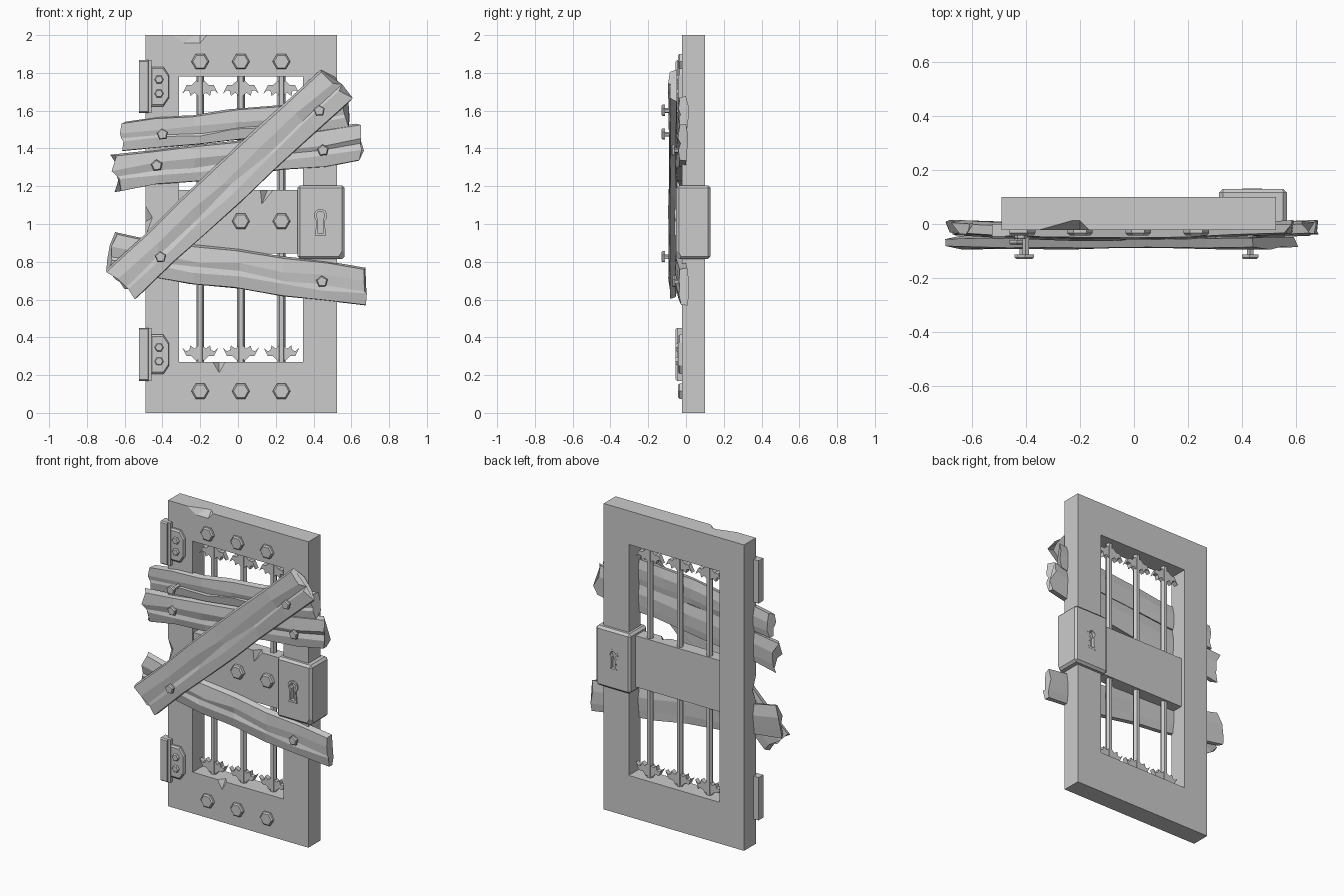
import bpy, bmesh, math, random
from mathutils import Vector

if "Cube" in bpy.data.objects:
    bpy.data.objects.remove(bpy.data.objects["Cube"])

random.seed(4)


def finish(name, bm):
    bmesh.ops.recalc_face_normals(bm, faces=bm.faces)
    me = bpy.data.meshes.new(name)
    bm.to_mesh(me)
    bm.free()
    ob = bpy.data.objects.new(name, me)
    bpy.context.collection.objects.link(ob)
    return ob


def loft(name, loops, closed=False):
    """Skin a list of equal-length vertex loops; cap the ends or close the tube."""
    bm = bmesh.new()
    rows = [[bm.verts.new(p) for p in lp] for lp in loops]
    n, m = len(rows[0]), len(rows)
    for i in range(m if closed else m - 1):
        a, b = rows[i], rows[(i + 1) % m]
        for j in range(n):
            bm.faces.new((a[j], a[(j + 1) % n], b[(j + 1) % n], b[j]))
    if not closed:
        bm.faces.new(rows[0])
        bm.faces.new(rows[-1])
    return finish(name, bm)


def at(pts, y, s=1.0):
    """Place an xz outline at depth y, scaled about its centre."""
    cx = sum(p[0] for p in pts) / len(pts)
    cz = sum(p[1] for p in pts) / len(pts)
    return [(cx + (x - cx) * s, y, cz + (z - cz) * s) for x, z in pts]


def prism(name, pts, y0, y1, rim=0.0, taper=1.0):
    loops = [at(pts, y0, taper)]
    if rim:
        loops.append(at(pts, y0 + rim))
    return loft(name, loops + [at(pts, y1)])


def ring(name, outer, inner, y0, y1):
    return loft(name, [at(outer, y0), at(outer, y1), at(inner, y1), at(inner, y0)], True)


def rect(x0, x1, z0, z1):
    return [(x0, z0), (x1, z0), (x1, z1), (x0, z1)]


def ngon(x, z, r, n, a0=0.0):
    return [(x + r * math.cos(a0 + math.tau * i / n), z + r * math.sin(a0 + math.tau * i / n))
            for i in range(n)]


def cut(target, cutter):
    m = target.modifiers.new("cut", 'BOOLEAN')
    m.operation, m.object, m.solver = 'DIFFERENCE', cutter, 'EXACT'
    bpy.context.view_layer.objects.active = target
    bpy.ops.object.modifier_apply(modifier=m.name)
    bpy.data.objects.remove(cutter)


def chip(target, pts, y, apex):
    """Knock a pyramid-shaped chip out of a front face."""
    bm = bmesh.new()
    base = [bm.verts.new((px, y, pz)) for px, pz in pts]
    tip = bm.verts.new(apex)
    bm.faces.new(base)
    for i in range(len(base)):
        bm.faces.new((base[i], base[(i + 1) % len(base)], tip))
    cut(target, finish("chip_cutter", bm))


# Door frame with chipped edges
frame = ring("door_frame", rect(-0.49, 0.525, 0, 2), rect(-0.312, 0.344, 0.27, 1.78), -0.022, 0.1)
chip(frame, [(-0.41, 2.02), (-0.3, 1.95), (-0.2, 1.95), (-0.14, 2.02)], -0.03, (-0.2, 0.03, 2.02))
chip(frame, [(-0.51, 1.15), (-0.445, 1.04), (-0.51, 0.86)], -0.03, (-0.51, 0.03, 1.0))
chip(frame, [(-0.145, 0.28), (-0.055, 0.28), (-0.1, 0.2)], -0.03, (-0.1, 0.03, 0.29))

# Middle panel
panel = prism("middle_panel", rect(-0.33, 0.36, 0.845, 1.18), -0.014, 0.07)
chip(panel, [(0.11, 1.19), (0.2, 1.19), (0.12, 1.09)], -0.022, (0.16, 0.03, 1.19))

# Bars with horned ornaments, and hexagonal bolts
BAR_X = (-0.2, 0.015, 0.23)
HORN = [(0.0, 0.035), (0.02, 0.06), (0.045, 0.035), (0.072, 0.035), (0.095, -0.01),
        (0.075, 0.008), (0.058, 0.004), (0.052, -0.022), (0.03, -0.005), (0.0, -0.03)]
for x in BAR_X:
    hexa = ngon(0, 0, 0.021, 6)
    loft("window_bar", [[(x + a, 0.04 + b, z) for a, b in hexa] for z in (0.25, 1.8)])
    for z, up in ((1.70, 1), (0.335, -1)):
        for side in (-1, 1):
            prism("bar_horn", [(x + side * a, z + up * b) for a, b in HORN], 0.025, 0.055)
    for z in (1.86, 1.015, 0.115):
        prism("frame_bolt", ngon(x, z, 0.047, 6), -0.042, 0.0, 0.008, 0.82)

# Hinges
for z in (1.7275, 0.31):
    prism("hinge_knuckle", rect(-0.525, -0.475, z - 0.14, z + 0.14), -0.055, 0.0, 0.008, 0.95)
    prism("hinge_strip", rect(-0.476, -0.458, z - 0.14, z + 0.14), -0.045, -0.01)
    prism("hinge_leaf", [(-0.46, z - 0.105), (-0.395, z - 0.105), (-0.365, z - 0.06),
                         (-0.365, z + 0.06), (-0.395, z + 0.105), (-0.46, z + 0.105)],
          -0.042, -0.01, 0.008, 0.9)
    for dz in (-0.037, 0.037):
        prism("hinge_bolt", ngon(-0.418, z + dz, 0.024, 6), -0.055, -0.03, 0.006, 0.8)

# Lock box with a rimmed keyhole on both faces
bm = bmesh.new()
bmesh.ops.create_cube(bm, size=1)
for v in bm.verts:
    v.co = Vector((0.44 + v.co.x * 0.25, 0.039 + v.co.y * 0.182, 1.01 + v.co.z * 0.39))
bmesh.ops.bevel(bm, geom=bm.edges[:], offset=0.014, segments=1, affect='EDGES')
lock = finish("lock_box", bm)


def keyhole(r, w, low):
    arc = [(0.437 + r * math.cos(a), 1.045 + r * math.sin(a))
           for a in (math.radians(-55 + 290 * i / 9) for i in range(10))]
    return arc + [(0.437 - w, low), (0.437 + w, low)]


outer, inner = keyhole(0.036, 0.029, 0.94), keyhole(0.022, 0.016, 0.953)
for y0, y1 in ((-0.08, -0.03), (0.108, 0.16)):
    cut(lock, prism("keyhole_cutter", inner, y0, y1))
for y0, y1 in ((-0.06, -0.045), (0.122, 0.131)):
    rim = ring("keyhole_rim", outer, inner, y0, y1)
chip(lock, [(0.58, 0.93), (0.58, 0.8), (0.5, 0.8)], -0.065, (0.58, 0.0, 0.8))


def plank(name, a, b, width, y, thick, bow):
    """Rough board from a to b (xz): wavering edges, split ridge, ragged ends."""
    a, b = Vector(a), Vector(b)
    d = (b - a).normalized()
    n = Vector((-d.y, d.x))
    # across width (-1..1), depth (-1 front .. 1 back)
    sec = [(-1, 0.7), (-0.97, -0.6), (-0.4, -0.95), (-0.2, -0.65), (0.2, -1.0),
           (0.9, -0.75), (1, 0.6), (0.3, 1.0), (-0.5, 0.9)]
    ends = [random.uniform(-0.02, 0.02) for _ in sec], [random.uniform(-0.02, 0.02) for _ in sec]
    loops, steps = [], 6
    for i in range(steps + 1):
        t = i / steps
        wob, wid = random.uniform(-0.006, 0.006), random.uniform(0.93, 1.04)
        loop = []
        for k, (u, v) in enumerate(sec):
            slide = ends[0][k] if i == 0 else ends[1][k] if i == steps else random.uniform(-0.03, 0.03)
            if 2 <= k <= 4:
                u += random.uniform(-0.12, 0.12)
            p = a.lerp(b, t) + d * slide + n * (u * wid * width / 2 + wob)
            depth = y + v * thick / 2 - bow * math.sin(math.pi * t) + random.uniform(-0.004, 0.004)
            loop.append((p.x, depth, p.y))
        loops.append(loop)
    return loft(name, loops)


# Nailed planks
plank("top_plank", (-0.605, 1.46), (0.575, 1.59), 0.16, -0.015, 0.052, 0.015)
plank("upper_plank", (-0.65, 1.275), (0.645, 1.43), 0.195, -0.015, 0.055, 0.02)
plank("lower_plank", (-0.67, 0.85), (0.67, 0.665), 0.205, -0.012, 0.055, 0.02)
plank("diagonal_plank", (-0.612, 0.682), (0.52, 1.745), 0.225, -0.068, 0.046, 0.0)

# Nails with five-sided heads
for x, z, y in ((-0.4, 1.475, -0.13), (-0.43, 1.31, -0.078), (-0.41, 0.825, -0.13),
                (0.43, 1.6, -0.13), (0.45, 1.39, -0.078), (0.445, 0.695, -0.075)):
    prism("nail_head", ngon(x, z, 0.032, 5, 0.4), y, y + 0.018, 0.007, 0.8)
    prism("nail_shaft", ngon(x, z, 0.013, 5, 0.4), y + 0.01, -0.01)
